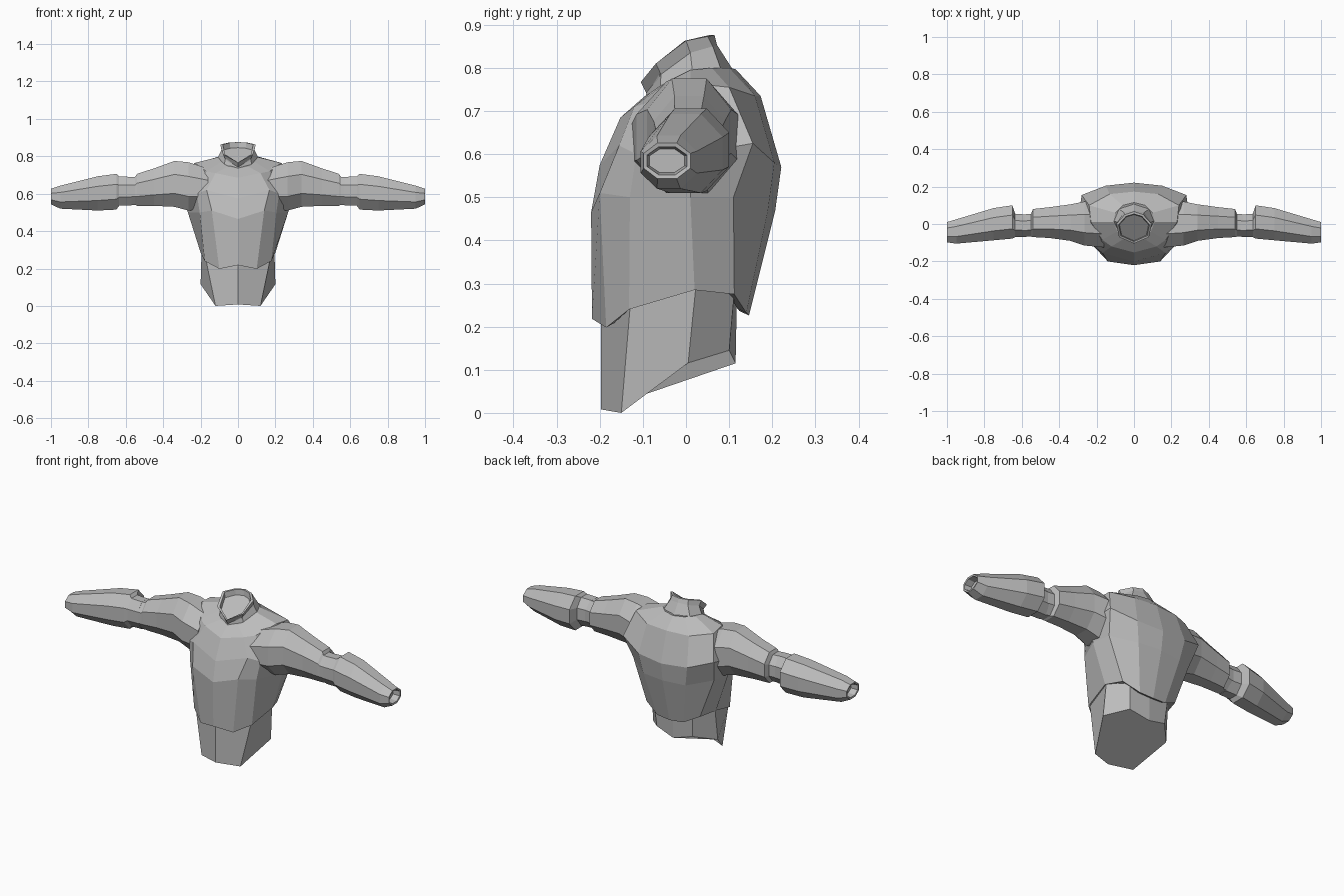
import bpy, bmesh, math

grey = bpy.data.materials.new("grey")
grey.diffuse_color = (0.5, 0.5, 0.5, 1)


def mirror_ring(half):
    """Full loop from right-half points that run front centre to back centre."""
    return half + [(-x, y, z) for x, y, z in reversed(half[1:-1])]


def scaled(half, s, dz=0.0):
    cy = (half[0][1] + half[-1][1]) / 2
    return [(x * s, cy + (y - cy) * s, z + dz) for x, y, z in half]


def loft(name, rings):
    """Skin a list of equal-length loops and cap both ends."""
    bm = bmesh.new()
    loops = [[bm.verts.new(p) for p in r] for r in rings]
    n = len(loops[0])
    for a, b in zip(loops, loops[1:]):
        for i in range(n):
            j = (i + 1) % n
            bm.faces.new((a[i], a[j], b[j], b[i]))
    bm.faces.new(loops[0][::-1])
    bm.faces.new(loops[-1])
    bmesh.ops.recalc_face_normals(bm, faces=bm.faces)
    me = bpy.data.meshes.new(name)
    bm.to_mesh(me)
    bm.free()
    me.materials.append(grey)
    ob = bpy.data.objects.new(name, me)
    bpy.context.collection.objects.link(ob)
    return ob


# Hips: slanted underside rising to the back, top hidden in the coat
hip_bottom = [(0, -.197, .008), (.12, -.15, 0), (.2, .005, .116),
              (.11, .10, .145), (0, .115, .115)]
hip_top = [(0, -.197, .21), (.17, -.13, .24), (.195, .022, .285),
           (.12, .112, .28), (0, .118, .27)]
loft("hips", [mirror_ring(r) for r in (hip_bottom, hip_top, scaled(hip_top, .85, .08))])

# Coat: hem, waist, chest and shoulder line, closing at the neck
hem = [(0, -.218, .218), (.1, -.185, .198), (.178, -.132, .24), (.2, .02, .285),
       (.165, .112, .275), (.08, .14, .232), (0, .146, .226)]
waist = [(0, -.22, .465), (.14, -.2, .51), (.205, -.13, .5), (.268, .01, .5),
         (.25, .11, .5), (.13, .19, .47), (0, .207, .47)]
chest = [(0, -.2, .575), (.168, -.155, .62), (.22, -.115, .6), (.3, .01, .6),
         (.28, .155, .625), (.15, .205, .58), (0, .221, .57)]
shoulder = [(0, -.152, .685), (.12, -.12, .71), (.17, -.085, .72), (.23, .01, .765),
            (.24, .1, .755), (.13, .16, .735), (0, .173, .735)]
neck_base = [(0, -.095, .735), (.055, -.08, .745), (.09, -.04, .77), (.11, .01, .795),
             (.1, .06, .8), (.06, .1, .8), (0, .115, .797)]
loft("coat", [mirror_ring(r) for r in
              (scaled(hem, .88, .01), hem, waist, chest, shoulder, neck_base)])

# Collar: forward-tilted, recessed opening
collar_low = [(0, -.095, .725), (.075, -.06, .75), (.11, .015, .79),
              (.08, .08, .8), (0, .108, .797)]
collar_mid = [(0, -.092, .742), (.068, -.058, .785), (.088, .01, .835),
              (.055, .062, .85), (0, .072, .853)]
collar_top = [(0, -.105, .767), (.08, -.07, .81), (.095, 0, .863),
              (.05, .05, .873), (0, .066, .876)]
loft("collar", [mirror_ring(r) for r in
                (collar_low, collar_mid, collar_top,
                 scaled(collar_top, .86), scaled(collar_top, .82, -.03))])


# Arms: octagonal sections with a sleeve, narrow elbow band and gauntlet
def octagon(x, y0, y1, z0, z1):
    k = 0.5 / math.cos(math.pi / 8)
    angles = [math.pi / 8 + i * math.pi / 4 for i in range(8)]
    return [(x, (y0 + y1) / 2 + (y1 - y0) * k * math.cos(a),
             (z0 + z1) / 2 + (z1 - z0) * k * math.sin(a)) for a in angles]


sleeve = [(.16, -.125, .12, .52, .735), (.265, -.115, .12, .51, .768),
          (.34, -.09, .105, .53, .775), (.45, -.075, .09, .535, .735),
          (.54, -.07, .08, .535, .706), (.55, -.068, .055, .54, .69),
          (.60, -.068, .05, .54, .688)]
gauntlet = [(.57, -.068, .05, .538, .69), (.635, -.07, .055, .536, .692),
            (.65, -.078, .1, .515, .706), (.75, -.087, .085, .51, .693),
            (.95, -.105, .025, .52, .643), (1.0, -.098, .01, .543, .626),
            (.998, -.09, .002, .552, .617), (.96, -.085, -.003, .557, .612)]
for side, s in (("right", 1), ("left", -1)):
    for part, sections in (("sleeve", sleeve), ("gauntlet", gauntlet)):
        loft(f"{side}_{part}", [[(s * x, y, z) for x, y, z in octagon(*c)]
                                for c in sections])
